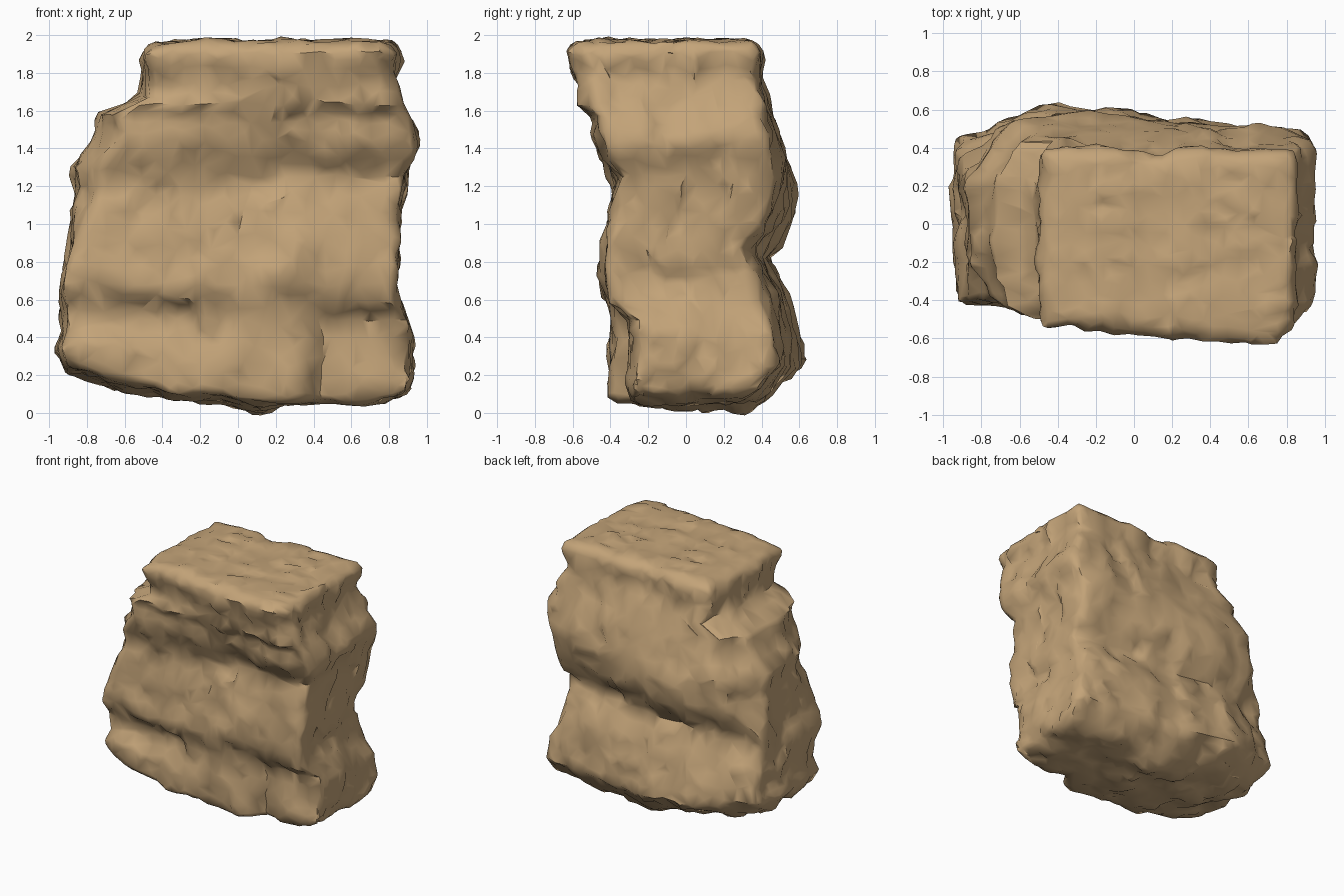
import bpy
import bmesh
from mathutils import Vector, noise

cube = bpy.data.objects.get("Cube")
if cube:
    bpy.data.objects.remove(cube, do_unlink=True)

# Side outlines of the rock: (height, offset)
LEFT_EDGE = [(.1, -.93), (.22, -.96), (.4, -.92), (.6, -.93), (.9, -.89), (1.3, -.87), (1.4, -.79),
             (1.5, -.74), (1.6, -.73), (1.66, -.52), (1.8, -.49), (1.9, -.5), (2, -.46)]
RIGHT_EDGE = [(.1, .92), (.4, .91), (.55, .86), (.7, .82), (.9, .85), (1.1, .86), (1.25, .89),
              (1.4, .95), (1.5, .94), (1.65, .86), (1.8, .83), (1.9, .87), (2, .85)]
FRONT_EDGE = [(.1, -.4), (.4, -.38), (.55, -.39), (.7, -.43), (.95, -.42), (1.2, -.37), (1.3, -.4),
              (1.45, -.47), (1.57, -.48), (1.64, -.57), (1.75, -.57), (1.9, -.64), (2, -.59)]
BACK_EDGE = [(.05, .48), (.2, .63), (.4, .61), (.6, .56), (.8, .46), (.9, .52), (1, .57),
             (1.2, .59), (1.4, .53), (1.6, .45), (1.8, .38), (1.9, .4), (2, .36)]
UNDERSIDE = [(-.95, .22), (-.75, .19), (-.65, .13), (-.2, .08), (.1, .02), (.4, .05), (.95, .08)]


def sample(table, t):
    """Linear interpolation through a table of pairs."""
    if t <= table[0][0]:
        return table[0][1]
    for (a, p), (b, q) in zip(table, table[1:]):
        if t <= b:
            return p + (q - p) * (t - a) / (b - a)
    return table[-1][1]


def ramp(t, start, end):
    s = max(0, min(1, (t - start) / (end - start)))
    return s * s * (3 - 2 * s)


def mix(a, b, t):
    return a + (b - a) * (t + 1) / 2


def band(t, low, high, soft):
    return ramp(t, low - soft, low + soft) * (1 - ramp(t, high - soft, high + soft))


def rock_point(p):
    """Map a point of the unit block onto the stepped, leaning rock."""
    # Block with barely rounded edges
    norm = sum(abs(c) ** 22 for c in p) ** (1 / 22)
    u, v, w = p * (max(abs(c) for c in p) / norm)
    z = mix(.06, 1.97, w)
    x = mix(sample(LEFT_EDGE, z), sample(RIGHT_EDGE, z), u)
    # Worn corners on the stepped side, more at the back
    wear = .12 if v < 0 else .2
    x += wear * mix(1, 0, u) * ramp(abs(v), .4, 1) * band(z, 1, 1.62, .2)
    front = sample(FRONT_EDGE, z)
    # The undercut at the back climbs towards one end
    back = sample(BACK_EDGE, z - .05 * (x + .6) * band(z, .5, 1.3, .3))
    # The overhanging top leans further forward towards one end
    top = ramp(z, 1.55, 1.7)
    front += top * (.06 * (.75 - x) ** 2 if x < .75 else .8 * (x - .75))
    # The back swells near one end of the base
    swell = .11 * (x + .4) if x > -.4 else .28 * (-.4 - x)
    back -= swell * (1 - ramp(z, .9, 1.8))
    # Hollow in the lower front, groove above the foot, grooves between strata
    front += .1 * ramp(x, .32, .46) * (1 - ramp(z, .5, .58))
    front += .06 * band(x, -.85, -.2, .1) * ramp(z, .3, .5) * (1 - ramp(z, .55, .64))
    front += .04 * band(x, .05, 2, .15) * band(z, 1.22, 1.3, .05)
    front += .02 * band(z, 1.53, 1.58, .04)
    y = mix(front, back, v)
    # Sloping underside, lifted at the back
    lift = sample(UNDERSIDE, x) + .08 * ramp(y, .25, .65) + .03 * ramp(-y, .2, .4)
    z += (lift - .06) * (1 - ramp(z, 0, .6))
    return Vector((x, y, z))


def roughen(p, normal):
    """Broad lumps, then broken chips with abrupt edges, then fine grain."""
    lumps = .03 * noise.noise(p * 4) + .02 * noise.noise(p * 8 + Vector((5, 2, 9)))
    warped = p + noise.noise_vector(p * 5) * .12
    chips = .014 * noise.noise(warped * 5, noise_basis="CELLNOISE")
    calm = 1 - .5 * max(0, normal.z)
    return p + normal * (lumps + chips) * calm + noise.noise_vector(p * 10) * .018


# Rock body
bm = bmesh.new()
bmesh.ops.create_cube(bm, size=2)
bmesh.ops.subdivide_edges(bm, edges=bm.edges[:], cuts=39, use_grid_fill=True)
for vert in bm.verts:
    vert.co = rock_point(vert.co)
bmesh.ops.recalc_face_normals(bm, faces=bm.faces[:])
bm.normal_update()
moved = [roughen(vert.co.copy(), vert.normal.copy()) for vert in bm.verts]
for vert, co in zip(bm.verts, moved):
    vert.co = co

mesh = bpy.data.meshes.new("rock")
bm.to_mesh(mesh)
bm.free()
rock = bpy.data.objects.new("rock", mesh)
bpy.context.collection.objects.link(rock)

# Sandy stone colour
stone = bpy.data.materials.new("sandy_stone")
stone.use_nodes = True
colour = (.55, .37, .19, 1)
stone.diffuse_color = colour
shader = next(n for n in stone.node_tree.nodes if n.type == "BSDF_PRINCIPLED")
shader.inputs["Base Color"].default_value = colour
shader.inputs["Roughness"].default_value = .9
mesh.materials.append(stone)

# Irregular facets, smooth except at sharp chips
bpy.ops.object.select_all(action="DESELECT")
rock.select_set(True)
bpy.context.view_layer.objects.active = rock
facets = rock.modifiers.new("facets", "DECIMATE")
facets.ratio = .3
bpy.ops.object.modifier_apply(modifier=facets.name)
bpy.ops.object.shade_smooth_by_angle(angle=.9)
